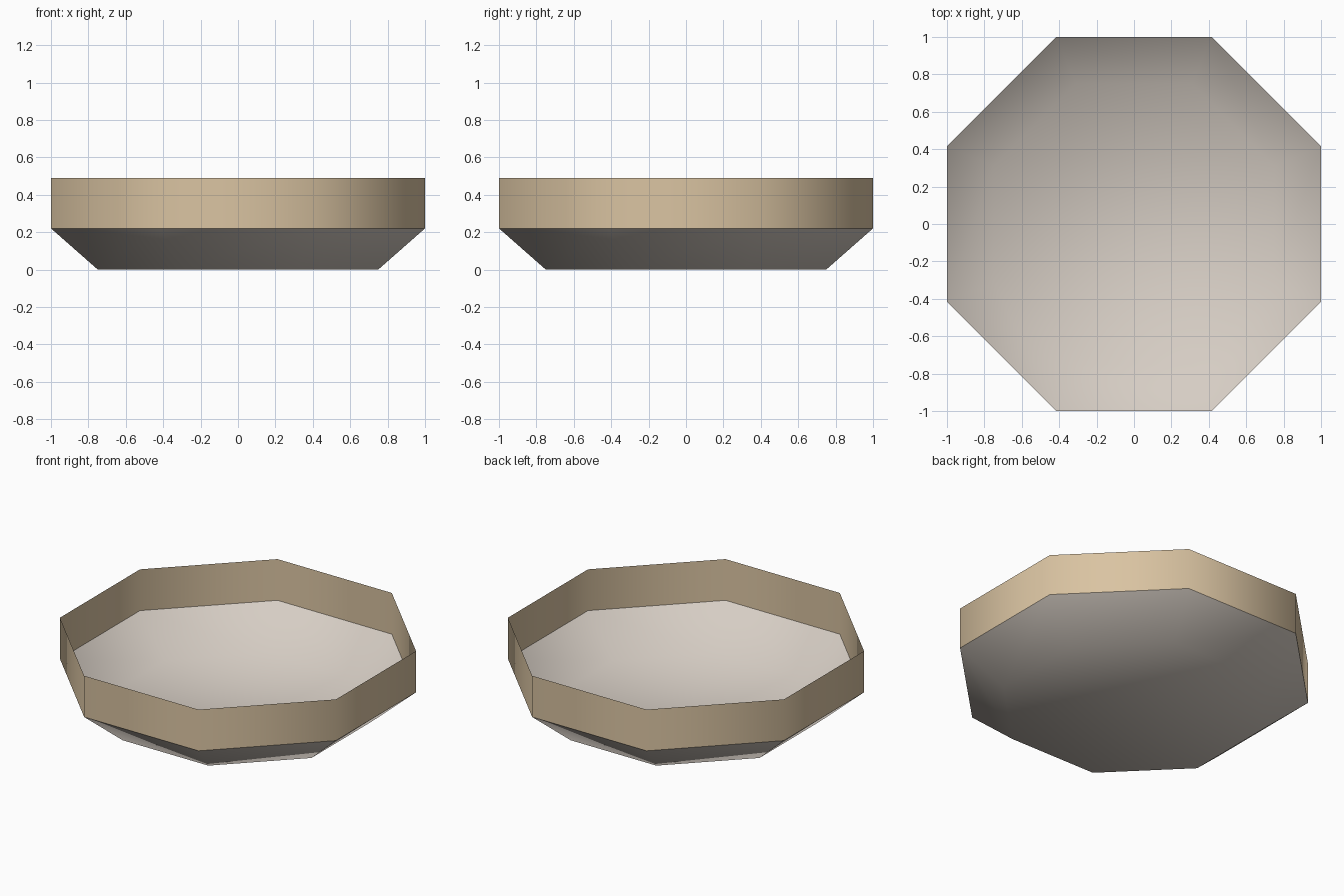
import bpy, bmesh, math

cube = bpy.data.objects.get("Cube")
if cube:
    bpy.data.objects.remove(cube, do_unlink=True)

SIDES = 8


def make_material(name, color):
    mat = bpy.data.materials.new(name)
    mat.use_nodes = True
    mat.diffuse_color = color
    mat.node_tree.nodes["Principled BSDF"].inputs["Base Color"].default_value = color
    return mat


def octagon(bm, half_width, z):
    """Ring of vertices with flat sides facing the axes."""
    radius = half_width / math.cos(math.pi / SIDES)
    angles = [(i + 0.5) * math.tau / SIDES for i in range(SIDES)]
    return [bm.verts.new((radius * math.cos(a), radius * math.sin(a), z)) for a in angles]


def make_shell(name, bottom, top, mat, floor=False):
    """Thin open shell between two octagons given as (half width, height)."""
    bm = bmesh.new()
    low, high = octagon(bm, *bottom), octagon(bm, *top)
    for i in range(SIDES):
        j = (i + 1) % SIDES
        bm.faces.new((low[i], low[j], high[j], high[i]))
    if floor:
        bm.faces.new(low[::-1])
    for face in bm.faces:
        face.smooth = True
    mesh = bpy.data.meshes.new(name)
    bm.to_mesh(mesh)
    bm.free()
    mesh.materials.append(mat)
    obj = bpy.data.objects.new(name, mesh)
    bpy.context.collection.objects.link(obj)
    return obj


tan = make_material("tan", (0.70, 0.55, 0.36, 1))
pale_grey = make_material("pale warm grey", (0.67, 0.61, 0.55, 1))

# Tapered tray with its flat floor
make_shell("tray_base", (0.75, 0), (1, 0.22), pale_grey, floor=True)
# Upright rim wall
make_shell("rim_wall", (1, 0.22), (1, 0.49), tan)
